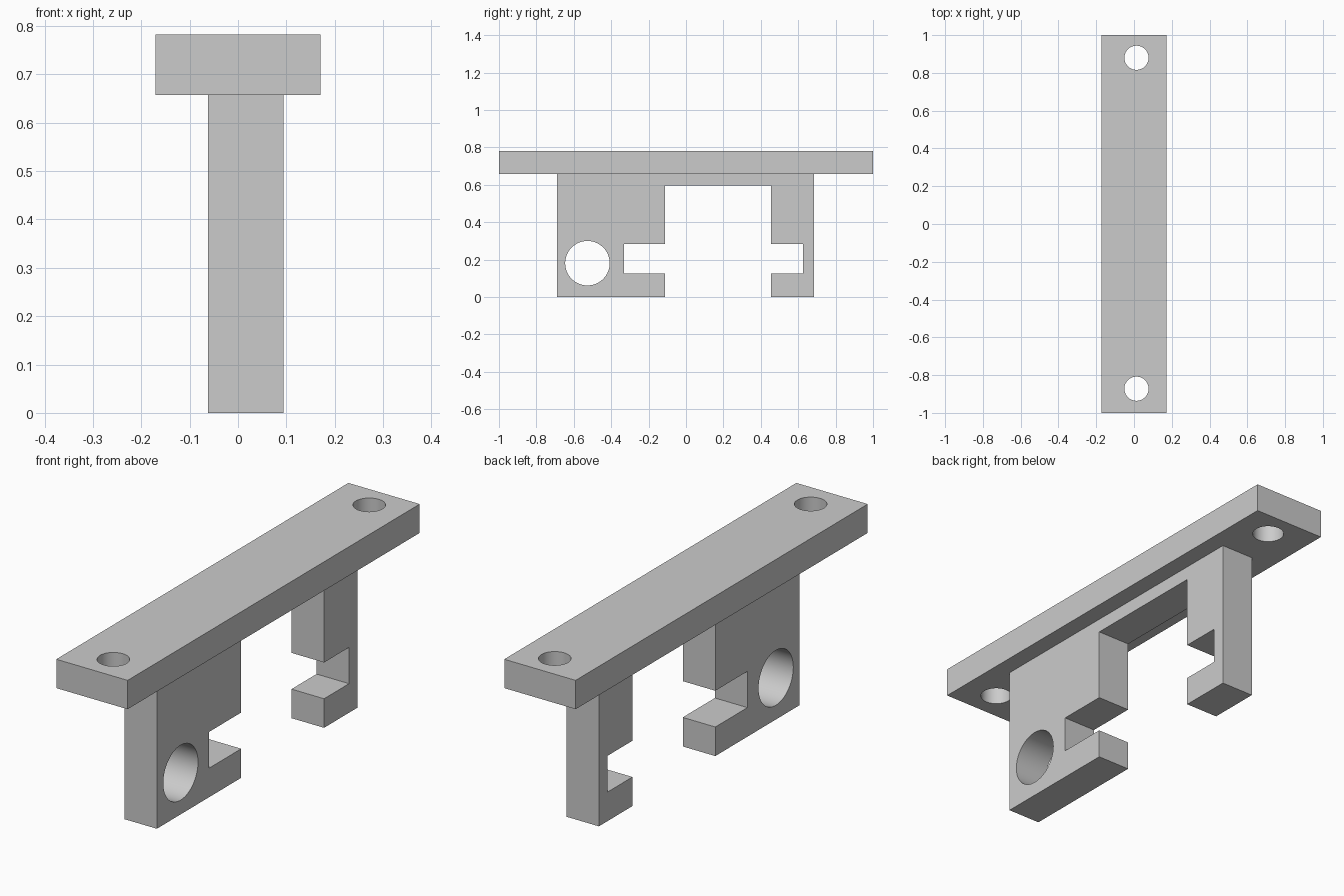
import bpy, bmesh
from math import cos, sin, pi
from mathutils import Vector

cube = bpy.data.objects.get("Cube")
if cube:
    bpy.data.objects.remove(cube)

grey = bpy.data.materials.new("plain grey")
grey.use_nodes = True
grey.diffuse_color = (0.6, 0.6, 0.6, 1)
for node in grey.node_tree.nodes:
    if node.type == 'BSDF_PRINCIPLED':
        node.inputs["Base Color"].default_value = grey.diffuse_color


def circle(u, v, r, n=64):
    return [(u + r * cos(2 * pi * i / n), v + r * sin(2 * pi * i / n)) for i in range(n)]


def extruded_profile(name, loops, place, depth):
    """Fill an outline with holes, then pull it into a solid."""
    bm = bmesh.new()
    edges = []
    for loop in loops:
        verts = [bm.verts.new(place(u, v)) for u, v in loop]
        edges += [bm.edges.new((a, b)) for a, b in zip(verts, verts[1:] + verts[:1])]
    bmesh.ops.triangle_fill(bm, edges=edges, use_beauty=True, use_dissolve=False)
    new = bmesh.ops.extrude_face_region(bm, geom=bm.faces[:])["geom"]
    bmesh.ops.translate(bm, vec=Vector(depth),
                        verts=[g for g in new if isinstance(g, bmesh.types.BMVert)])
    bmesh.ops.recalc_face_normals(bm, faces=bm.faces[:])
    mesh = bpy.data.meshes.new(name)
    bm.to_mesh(mesh)
    bm.free()
    mesh.materials.append(grey)
    obj = bpy.data.objects.new(name, mesh)
    bpy.context.collection.objects.link(obj)
    bpy.ops.object.select_all(action='DESELECT')
    obj.select_set(True)
    bpy.context.view_layer.objects.active = obj
    bpy.ops.object.shade_smooth_by_angle(angle=pi / 6)
    return obj


TOP, UNDER = 0.782, 0.657

# Mounting plate with a screw hole near each end
w = 0.171
extruded_profile(
    "mounting_plate",
    [[(-w, -1), (w, -1), (w, 1), (-w, 1)],
     circle(0.013, 0.88, 0.064), circle(0.013, -0.872, 0.064)],
    lambda x, y: (x, y, UNDER), (0, 0, TOP - UNDER))

# Hanging bracket: two slotted legs joined by a thin bridge, with a round bore
slot_low, slot_high, bridge = 0.126, 0.283, 0.597
outline = [
    (-0.69, 0), (-0.112, 0), (-0.112, slot_low), (-0.332, slot_low),
    (-0.332, slot_high), (-0.112, slot_high), (-0.112, bridge),
    (0.455, bridge), (0.455, slot_high), (0.626, slot_high),
    (0.626, slot_low), (0.455, slot_low), (0.455, 0), (0.685, 0),
    (0.685, UNDER), (-0.69, UNDER)]
extruded_profile(
    "slotted_bracket", [outline, circle(-0.527, 0.181, 0.119)],
    lambda y, z: (-0.062, y, z), (0.156, 0, 0))
